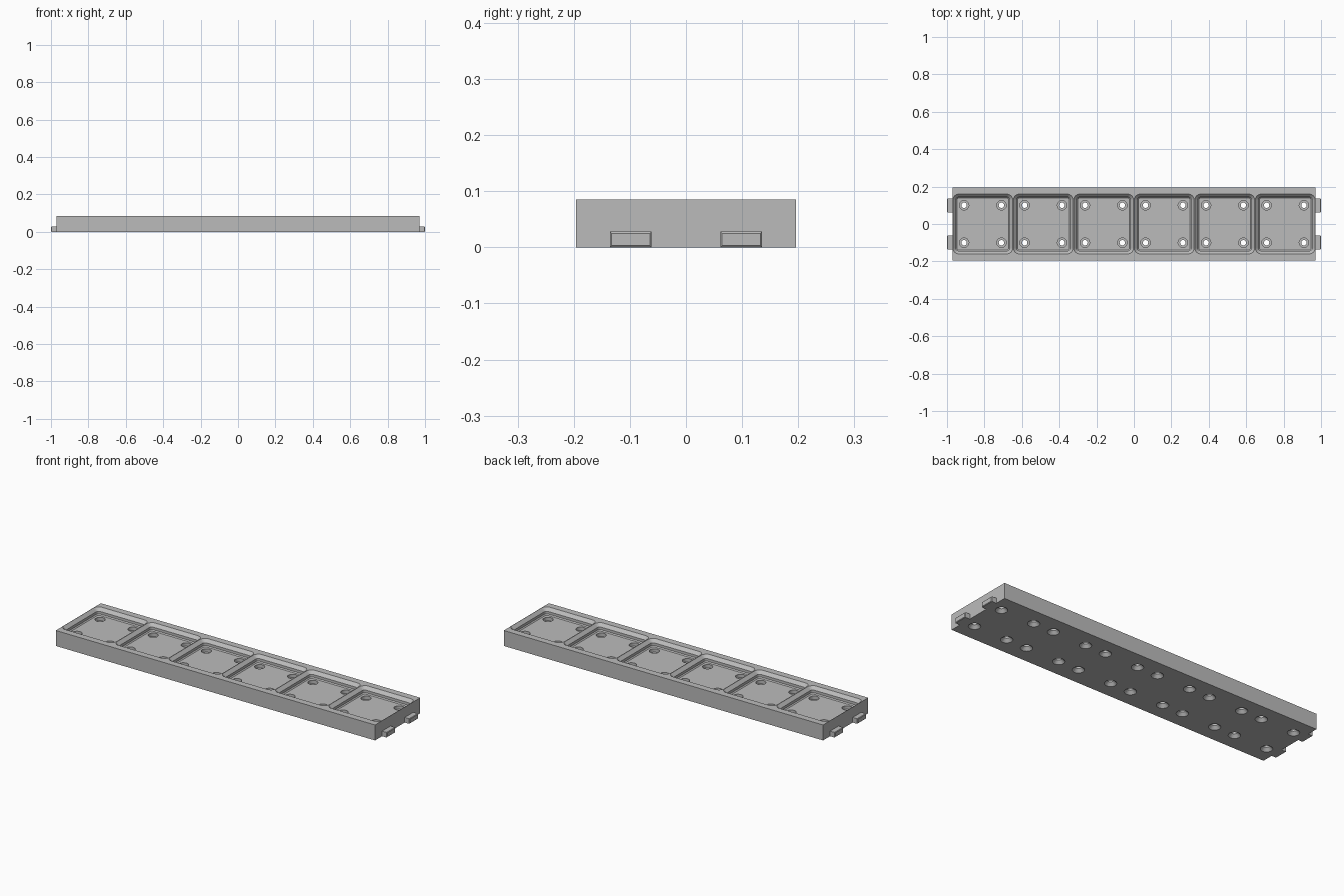
import bpy, bmesh, math
from mathutils import Matrix

if "Cube" in bpy.data.objects:
    bpy.data.objects.remove(bpy.data.objects["Cube"], do_unlink=True)

PITCH, CELLS = 0.3235, 6
LENGTH, DEPTH, HEIGHT = PITCH * CELLS, 0.392, 0.085
FLOOR = 0.049
HOLE = 0.1

grey = bpy.data.materials.new("plain grey")
grey.use_nodes = True
grey.diffuse_color = (0.5, 0.5, 0.5, 1)
grey.node_tree.nodes["Principled BSDF"].inputs["Base Color"].default_value = (0.5, 0.5, 0.5, 1)


def rounded_rect(hx, hy, r=0, steps=6):
    """Outline of a rectangle with optional corner radius."""
    if r == 0:
        return [(hx, hy), (-hx, hy), (-hx, -hy), (hx, -hy)]
    pts = []
    for q, (sx, sy) in enumerate([(1, 1), (-1, 1), (-1, -1), (1, -1)]):
        for i in range(steps + 1):
            a = (q + i / steps) * math.pi / 2
            pts.append((sx * (hx - r) + r * math.cos(a), sy * (hy - r) + r * math.sin(a)))
    return pts


def circle(r, sides=32):
    return [(r * math.cos(2 * math.pi * i / sides), r * math.sin(2 * math.pi * i / sides))
            for i in range(sides)]


def loft(bm, sections, matrix):
    """Closed solid through (height, outline) sections."""
    rings = [[bm.verts.new(matrix @ Matrix.Translation((x, y, z)).translation) for x, y in pts]
             for z, pts in sections]
    for low, high in zip(rings, rings[1:]):
        for i in range(len(low)):
            j = (i + 1) % len(low)
            bm.faces.new((low[i], low[j], high[j], high[i]))
    bm.faces.new(rings[0][::-1])
    bm.faces.new(rings[-1])


def make(name, solids):
    bm = bmesh.new()
    for sections, matrix in solids:
        loft(bm, sections, matrix)
    bmesh.ops.recalc_face_normals(bm, faces=bm.faces)
    mesh = bpy.data.meshes.new(name)
    bm.to_mesh(mesh)
    bm.free()
    mesh.materials.append(grey)
    obj = bpy.data.objects.new(name, mesh)
    bpy.context.collection.objects.link(obj)
    return obj


def cut(target, cutter):
    mod = target.modifiers.new("cut", 'BOOLEAN')
    mod.operation, mod.solver, mod.object = 'DIFFERENCE', 'EXACT', cutter
    bpy.context.view_layer.objects.active = target
    bpy.ops.object.modifier_apply(modifier=mod.name)
    bpy.data.objects.remove(cutter, do_unlink=True)


# Solid base plate
outline = rounded_rect(LENGTH / 2, DEPTH / 2)
plate = make("base_plate", [([(0, outline), (HEIGHT, outline)], Matrix())])

# Stepped square pockets: small chamfer, straight wall, large chamfer
centres = [(i - (CELLS - 1) / 2) * PITCH for i in range(CELLS)]
steps = [(FLOOR, 0.138, 0.009), (FLOOR + 0.0054, 0.1434, 0.0145),
         (FLOOR + 0.0194, 0.1434, 0.0145), (HEIGHT, 0.1598, 0.031), (HEIGHT + 0.02, 0.1598, 0.031)]
pocket = [(z, rounded_rect(h, h, r)) for z, h, r in steps]
cut(plate, make("pocket_cutter", [(pocket, Matrix.Translation((x, 0, 0))) for x in centres]))

# Through holes: countersunk below, wider recess above
profile = [(-0.005, 0.03), (0, 0.03), (0.0165, 0.0145), (0.0305, 0.0145),
           (0.0305, 0.0255), (FLOOR + 0.01, 0.0255)]
drill = [(z, circle(r)) for z, r in profile]
cut(plate, make("hole_cutter", [(drill, Matrix.Translation((x + sx * HOLE, sy * HOLE, 0)))
                                for x in centres for sx in (-1, 1) for sy in (-1, 1)]))

# Chamfered connector tabs on both ends
TAB_W, TAB_H, EDGE = 0.037, 0.014, 0.003
wide = rounded_rect(TAB_H, TAB_W)
narrow = rounded_rect(TAB_H - EDGE, TAB_W - EDGE)
end = LENGTH / 2
tab = [(end - 0.002, wide), (1 - EDGE, wide), (1, narrow)]
for side, label in ((1, "left"), (-1, "right")):
    turn = Matrix.Rotation(side * math.pi / 2, 4, 'Y')
    make(label + "_connector_tabs",
         [(tab, Matrix.Translation((0, y, TAB_H)) @ turn) for y in (-0.0985, 0.0985)])
